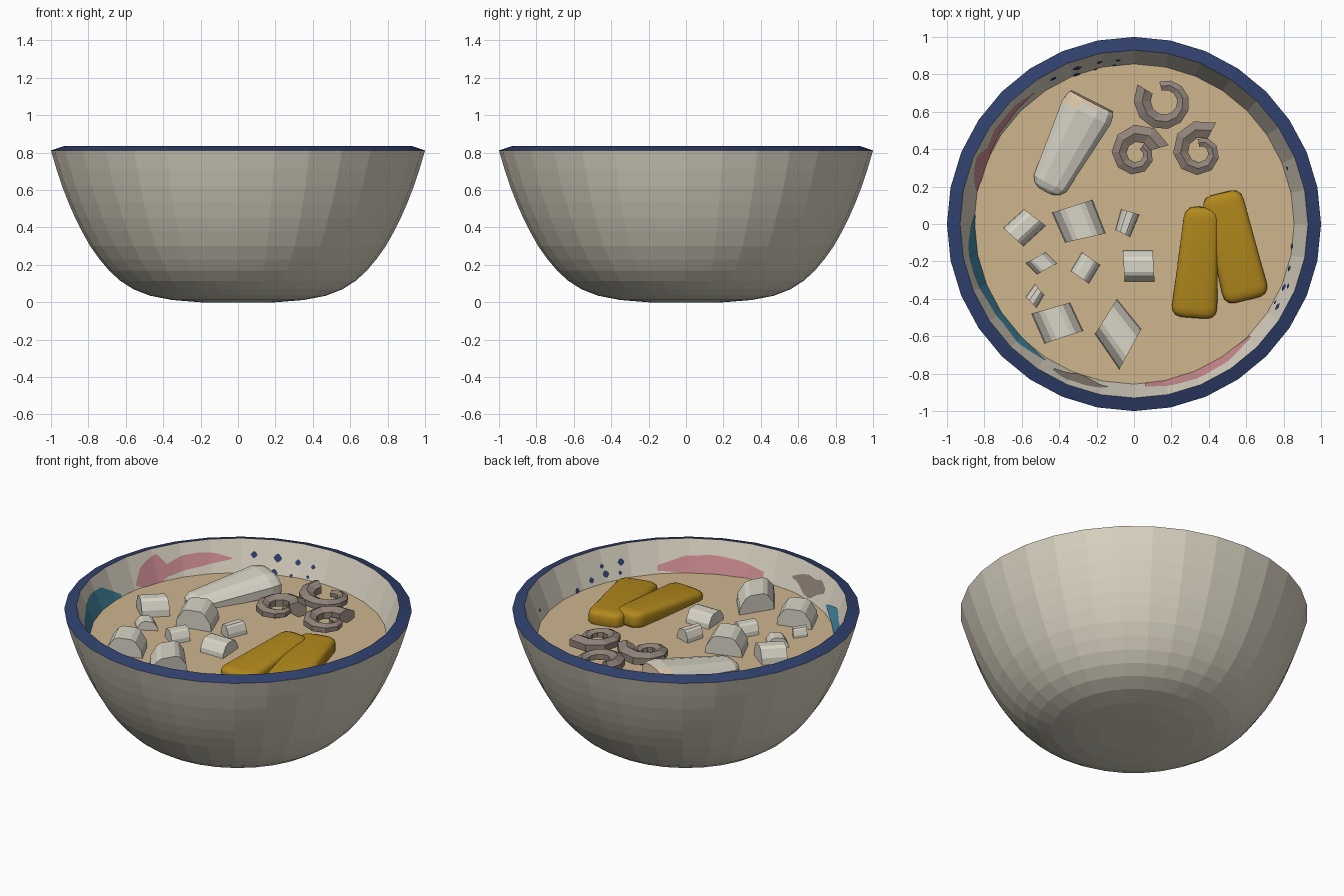
import bpy, bmesh, math
from mathutils import Vector

if "Cube" in bpy.data.objects:
    bpy.data.objects.remove(bpy.data.objects["Cube"])

SEG = 32
STEP = 2 * math.pi / SEG
SOUP_Z, SOUP_R, RIM_Z, RIM_R = 0.65, 0.856, 0.835, 0.93


def material(name, rgb):
    m = bpy.data.materials.new(name)
    m.diffuse_color = (*rgb, 1)
    m.use_nodes = True
    m.node_tree.nodes["Principled BSDF"].inputs["Base Color"].default_value = m.diffuse_color
    return m


STONE = material("stone white", (0.70, 0.65, 0.54))
NAVY = material("navy", (0.03, 0.052, 0.155))
BROTH = material("broth tan", (0.62, 0.46, 0.27))
CREAM = material("cream", (0.69, 0.66, 0.57))
PEACH = material("peach", (0.70, 0.55, 0.38))
GOLD = material("golden", (0.45, 0.25, 0.012))
GREY = material("grey brown", (0.28, 0.225, 0.19))
PINK = material("pink", (0.60, 0.26, 0.28))
TEAL = material("teal", (0.06, 0.26, 0.38))


def finish(name, bm, mats, smooth=False, recalc=True):
    if recalc:
        bmesh.ops.recalc_face_normals(bm, faces=bm.faces)
    for f in bm.faces:
        f.smooth = smooth
    me = bpy.data.meshes.new(name)
    bm.to_mesh(me)
    bm.free()
    for m in mats:
        me.materials.append(m)
    ob = bpy.data.objects.new(name, me)
    bpy.context.collection.objects.link(ob)
    return ob


def loft(name, rings, mats, smooth=False, rule=None):
    """Skin a list of point rings and cap both ends."""
    bm = bmesh.new()
    vs = [[bm.verts.new(p) for p in r] for r in rings]
    n = len(vs[0])
    for a, b in zip(vs, vs[1:]):
        for i in range(n):
            j = (i + 1) % n
            bm.faces.new((a[i], a[j], b[j], b[i]))
    bm.faces.new(vs[0])
    bm.faces.new(vs[-1])
    if rule:
        for f in bm.faces:
            f.material_index = rule(f.calc_center_median())
    return finish(name, bm, mats, smooth)


def circle(r, z):
    return [Vector((r * math.cos(i * STEP), r * math.sin(i * STEP), z)) for i in range(SEG)]


# Bowl: outer wall, sloped rim and inner wall
profile = [(0.20, 0.0), (0.35, 0.012), (0.47, 0.035), (0.56, 0.07), (0.63, 0.115),
           (0.69, 0.17), (0.74, 0.23), (0.79, 0.30), (0.835, 0.38), (0.87, 0.45),
           (0.905, 0.53), (0.94, 0.62), (0.97, 0.71), (1.0, 0.812), (RIM_R, RIM_Z),
           (SOUP_R, SOUP_Z), (0.74, 0.38), (0.55, 0.16), (0.2, 0.07)]
loft("bowl", [circle(r, z) for r, z in profile], [STONE, NAVY],
     rule=lambda c: int(0.814 < c.z and c.xy.length > 0.935))

# Broth surface
bm = bmesh.new()
bm.faces.new([bm.verts.new(p) for p in circle(SOUP_R, SOUP_Z)])
finish("broth", bm, [BROTH], recalc=False)


def wall_point(deg, f):
    """Point just in front of the faceted inner wall; f runs 0 (broth) to 1 (rim)."""
    a = math.radians(deg)
    r = SOUP_R + (RIM_R - SOUP_R) * f - 0.004
    r *= math.cos(STEP / 2) / math.cos(a % STEP - STEP / 2)
    return (r * math.cos(a), r * math.sin(a), SOUP_Z + (RIM_Z - SOUP_Z) * f)


def sample(values, t):
    x = t * (len(values) - 1)
    i = min(int(x), len(values) - 2)
    return values[i] + (values[i + 1] - values[i]) * (x - i)


def patch(name, a0, a1, low, high, mat, n=None):
    n = n or max(6, int((a1 - a0) / 1.2))
    bm = bmesh.new()
    cols = []
    for i in range(n + 1):
        t = i / n
        d = a0 + (a1 - a0) * t
        cols.append([bm.verts.new(wall_point(d, sample(v, t))) for v in (low, high)])
    for a, b in zip(cols, cols[1:]):
        bm.faces.new((a[0], a[1], b[1], b[0]))
    finish(name, bm, [mat], recalc=False)


# Painted decoration on the inner wall
patch("pink_leaf", 127, 158, [0.42, 0.32, 0.25, 0.2, 0.12, 0.2], [0.44, 0.6, 0.66, 0.64, 0.5, 0.3], PINK)
patch("pink_bud", 152, 168, [0.15, 0.0, 0.0, 0.0, 0.1], [0.4, 0.85, 0.75, 0.6, 0.15], PINK)
patch("teal_leaf", 177, 237, [0, 0, 0, 0, 0, 0.2], [0.1, 0.6, 0.66, 0.5, 0.4, 0.5, 0.25], TEAL)
patch("brown_leaf", 241, 261, [0.45, 0.3, 0.05, 0.1, 0.3, 0.4], [0.6, 0.75, 0.65, 0.7, 0.6, 0.45], GREY)
patch("pink_petal", 274, 316, [0.05, 0, 0, 0, 0.1], [0.3, 0.48, 0.55, 0.5, 0.25], PINK)
dots = [(119, .55, 1.1), (110, .5, 1.4), (102, .45, 1), (95.5, .42, .8), (111, .06, 1.3),
        (104, .05, .6), (97, .1, .6), (330, .5, 1.2), (331, .2, .7), (337, .25, 1.2),
        (338, .5, .8), (344, .2, 1), (352, .06, 1), (20, .3, .7)]
for d, f, s in dots:
    arc = [0.09 * s * math.sin(math.pi * k / 6) for k in range(7)]
    patch("navy_dot", d - 1.2 * s, d + 1.2 * s, [f - h for h in arc], [f + h for h in arc], NAVY, 6)


def bar(name, start, end, halfw, halfh, power, stations, sides, mats, smooth, rule=None):
    """Tapered rounded bar lofted from start to end."""
    p, q = Vector(start), Vector(end)
    along = (q - p).normalized()
    side = along.cross(Vector((0, 0, 1))).normalized()
    up = side.cross(along)
    rings = []
    for t, s in stations:
        w = sample(halfw, t) - (1 - s) * 0.1
        h = sample(halfh, t) * s
        ring = []
        for k in range(sides):
            a = 2 * math.pi * (k + 0.5) / sides
            c, n = math.cos(a), math.sin(a)
            ring.append(p.lerp(q, t) + side * (w * math.copysign(abs(c) ** power, c))
                        + up * (h * math.copysign(abs(n) ** power, n)))
        rings.append(ring)
    ob = loft(name, rings, mats, smooth, rule)
    return ob


ROUND = [(0, 0.5), (0.015, 0.75), (0.05, 0.93), (0.1, 1), (0.5, 1), (0.9, 1),
         (0.95, 0.93), (0.985, 0.75), (1, 0.5)]

# Golden slabs, one leaning on the other
bar("golden_slab_under", (0.605, -0.405, 0.65), (0.465, 0.165, 0.68), (0.125, 0.11), (0.055, 0.055),
    0.5, ROUND, 20, [GOLD], True)
bar("golden_slab_over", (0.32, -0.50, 0.645), (0.363, 0.09, 0.69), (0.125, 0.09), (0.055, 0.055),
    0.5, ROUND, 20, [GOLD], True)

# Tapered pale stick with a peach patch at its wide end
bar("pale_stick", (-0.47, 0.175, 0.65), (-0.225, 0.655, 0.695), (0.095, 0.155), (0.05, 0.085), 0.75,
    [(0, 0.5), (0.03, 0.8), (0.09, 1), (0.5, 1), (0.88, 1), (0.96, 0.88), (1, 0.75)], 12,
    [CREAM, PEACH], False, lambda c: int(0.46 * c.x + 0.89 * c.y > 0.43 and c.x < -0.22))

# Chopped arched chunks: four ground corners and a height, arched from first to second corner
ARCH = [(0, 0), (0.04, 0.5), (0.2, 0.9), (0.32, 1), (0.68, 1), (0.8, 0.9), (0.96, 0.5), (1, 0)]
chunks = [
    ((-.44, .06), (-.22, .13), (-.15, -.05), (-.37, -.10), .115),
    ((-.59, .08), (-.47, -.01), (-.59, -.12), (-.70, -.02), .10),
    ((-.07, .08), (.03, .05), (-.02, -.07), (-.10, -.03), .07),
    ((-.58, -.21), (-.47, -.15), (-.41, -.21), (-.52, -.27), .055),
    ((-.28, -.15), (-.18, -.22), (-.24, -.32), (-.34, -.25), .07),
    ((.10, -.14), (.11, -.31), (-.05, -.31), (-.06, -.14), .075),
    ((-.53, -.32), (-.48, -.38), (-.52, -.45), (-.58, -.39), .05),
    ((-.55, -.48), (-.34, -.42), (-.27, -.57), (-.48, -.64), .11),
    ((-.21, -.59), (-.09, -.40), (.04, -.56), (-.08, -.78), .11),
]
for a, b, c, d, h in chunks:
    a, b, c, d = (Vector((*p, SOUP_Z - 0.02)) for p in (a, b, c, d))
    ends = [[p.lerp(q, u) + Vector((0, 0, v * (h + 0.02))) for u, v in ARCH] for p, q in ((a, b), (d, c))]
    loft("chopped_chunk", ends, [CREAM])


def curl(name, cx, cy, a0, sweep, r0, r1, w0, w1, tilt):
    """Faceted spiral curl that thins toward its tail."""
    rings = []
    n = 10
    for i in range(n + 1):
        t = i / n
        a = math.radians(a0 + sweep * t)
        r = r0 + (r1 - r0) * t
        w = w0 + (w1 - w0) * t
        z = 0.675 + tilt * (1 - t)
        out = Vector((math.cos(a), math.sin(a), 0))
        mid = Vector((cx, cy, z)) + out * r
        rings.append([mid + out * (w * math.cos(b)) + Vector((0, 0, 0.8 * w * math.sin(b)))
                      for b in (2 * math.pi * (k + 0.5) / 6 for k in range(6))])
    loft(name, rings, [GREY])


# Three curls
curl("curl_back", 0.165, 0.655, 148, 318, 0.125, 0.085, 0.055, 0.028, 0.025)
curl("curl_left", 0.015, 0.375, 15, 400, 0.125, 0.05, 0.06, 0.025, 0.02)
curl("curl_right", 0.355, 0.385, 62, 400, 0.13, 0.05, 0.055, 0.025, 0.02)
